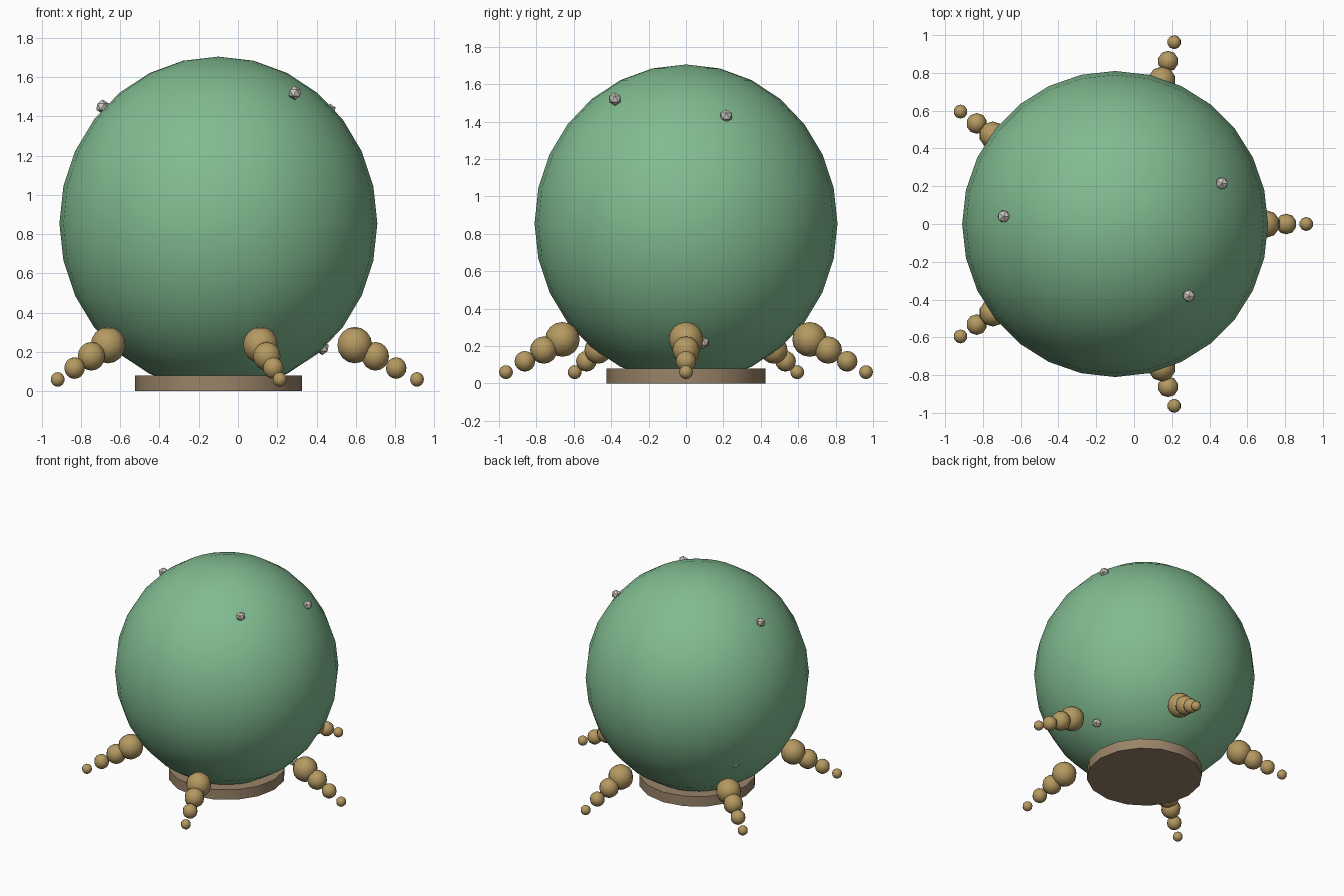
import bpy
from math import cos, sin, radians

if "Cube" in bpy.data.objects:
    bpy.data.objects.remove(bpy.data.objects["Cube"], do_unlink=True)


def material(name, rgb):
    mat = bpy.data.materials.new(name)
    mat.use_nodes = True
    mat.diffuse_color = (*rgb, 1)
    mat.node_tree.nodes["Principled BSDF"].inputs["Base Color"].default_value = (*rgb, 1)
    return mat


GREEN = material("soft_green", (0.22, 0.50, 0.28))
TAN = material("golden_tan", (0.46, 0.32, 0.12))
BROWN = material("dull_brown", (0.32, 0.23, 0.14))
GREY = material("pale_grey", (0.62, 0.59, 0.53))

CX = -0.1  # the body axis


def finish(name, mat, smooth_angle=None):
    obj = bpy.context.object
    obj.name = name
    obj.data.materials.append(mat)
    if smooth_angle:
        bpy.ops.object.shade_smooth_by_angle(angle=radians(smooth_angle))
    return obj


# Round body, slightly taller than wide
bpy.ops.mesh.primitive_uv_sphere_add(segments=28, ring_count=14, radius=0.81,
                                     location=(CX, 0, 0.855))
body = finish("body", GREEN, 60)
body.scale.z = 0.85 / 0.81

# Base disc
bpy.ops.mesh.primitive_cylinder_add(vertices=16, radius=0.425, depth=0.08,
                                    location=(CX, 0, 0.04), rotation=(0, 0, radians(90)))
finish("base", BROWN, 40)

# Five legs, each a chain of shrinking beads
BEADS = [(0.695, 0.235, 0.093), (0.80, 0.178, 0.073),
         (0.906, 0.118, 0.055), (1.012, 0.06, 0.037)]
for leg in range(5):
    a = radians(72 * leg)
    for i, (dist, z, r) in enumerate(BEADS):
        bpy.ops.mesh.primitive_uv_sphere_add(
            segments=10, ring_count=8, radius=r,
            location=(CX + dist * cos(a), dist * sin(a), z))
        finish(f"leg_{leg + 1}_bead_{i + 1}", TAN, 60)

# Small faceted studs scattered over the body
STUDS = [(-0.69, 0.04, 1.45), (0.29, -0.38, 1.52), (0.465, 0.215, 1.43),
         (-0.67, 0.34, 0.43), (0.43, 0.09, 0.22)]
for i, pos in enumerate(STUDS):
    bpy.ops.mesh.primitive_ico_sphere_add(subdivisions=1, radius=0.036, location=pos)
    finish(f"stud_{i + 1}", GREY)
